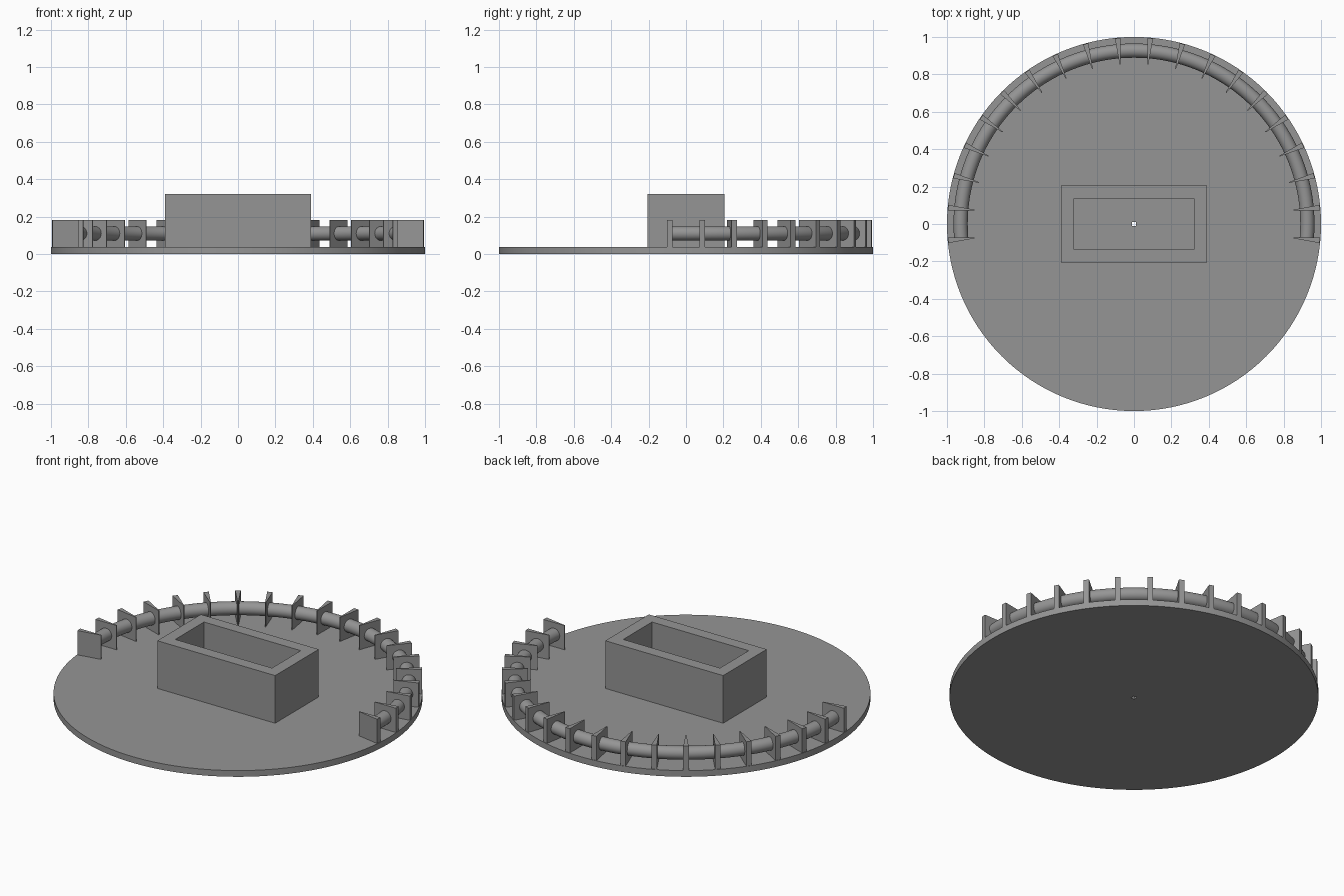
import bpy, bmesh, math
from mathutils import Vector

if "Cube" in bpy.data.objects:
    bpy.data.objects.remove(bpy.data.objects["Cube"])

BASE_TOP = 0.037
BOX_TOP = 0.322
FIN_TOP = 0.182
RING_R, TUBE_R, TUBE_Z = 0.927, 0.038, 0.11

grey = bpy.data.materials.new("grey")
grey.diffuse_color = (0.3, 0.3, 0.3, 1)
grey.use_nodes = True
grey.node_tree.nodes["Principled BSDF"].inputs["Base Color"].default_value = grey.diffuse_color


def add_object(name, bm):
    bmesh.ops.recalc_face_normals(bm, faces=bm.faces)
    mesh = bpy.data.meshes.new(name)
    bm.to_mesh(mesh)
    bm.free()
    mesh.materials.append(grey)
    obj = bpy.data.objects.new(name, mesh)
    bpy.context.collection.objects.link(obj)
    return obj


def smooth(obj):
    bpy.ops.object.select_all(action='DESELECT')
    obj.select_set(True)
    bpy.context.view_layer.objects.active = obj
    bpy.ops.object.shade_smooth_by_angle(angle=math.radians(35))


def polar(r, a, z):
    return Vector((r * math.cos(a), r * math.sin(a), z))


def tube_shape(name, outer, inner, z0, z1):
    """Walled ring between two outlines with equal point counts."""
    bm = bmesh.new()
    loops = [[bm.verts.new((x, y, z)) for x, y in outline]
             for outline, z in ((outer, z0), (outer, z1), (inner, z1), (inner, z0))]
    n = len(outer)
    for k in range(4):
        a, b = loops[k], loops[(k + 1) % 4]
        for i in range(n):
            j = (i + 1) % n
            bm.faces.new((a[i], a[j], b[j], b[i]))
    return add_object(name, bm)


def rectangle(hx, hy):
    return [(-hx, -hy), (hx, -hy), (hx, hy), (-hx, hy)]


# Round base with a small square hole in the middle
N = 128
angles = [2 * math.pi * i / N for i in range(N)]
circle = [(math.cos(a), math.sin(a)) for a in angles]
hole = []
for c, s in circle:
    m = 0.012 / max(abs(c), abs(s))
    hole.append((c * m, s * m))
base = tube_shape("round_base", circle, hole, 0, BASE_TOP)
smooth(base)

# Open rectangular box
tube_shape("open_box", rectangle(0.39, 0.206), rectangle(0.32, 0.136), BASE_TOP, BOX_TOP)

# Curved rail running through the fins
bm = bmesh.new()
SIDES, STEPS = 24, 112
rings = []
for i in range(STEPS + 1):
    a = math.radians(-5 + 190 * i / STEPS)
    rings.append([bm.verts.new(polar(RING_R + TUBE_R * math.cos(t), a, TUBE_Z + TUBE_R * math.sin(t)))
                  for t in (2 * math.pi * k / SIDES for k in range(SIDES))])
for p, q in zip(rings, rings[1:]):
    for k in range(SIDES):
        m = (k + 1) % SIDES
        bm.faces.new((p[k], p[m], q[m], q[k]))
bm.faces.new(rings[0])
bm.faces.new(rings[-1])
smooth(add_object("curved_rail", bm))

# Wedge fins every ten degrees around the back half
for i in range(20):
    a = math.radians(-5 + 10 * i)
    side = Vector((-math.sin(a), math.cos(a), 0))
    bm = bmesh.new()
    plan = ((0.857, -0.002), (0.997, -0.015), (0.997, 0.015), (0.857, 0.002))
    low, high = [[bm.verts.new(polar(r, a, z) + side * w) for r, w in plan]
                 for z in (BASE_TOP, FIN_TOP)]
    bm.faces.new(low)
    bm.faces.new(high)
    for k in range(4):
        m = (k + 1) % 4
        bm.faces.new((low[k], low[m], high[m], high[k]))
    add_object(f"fin_{i + 1}", bm)
